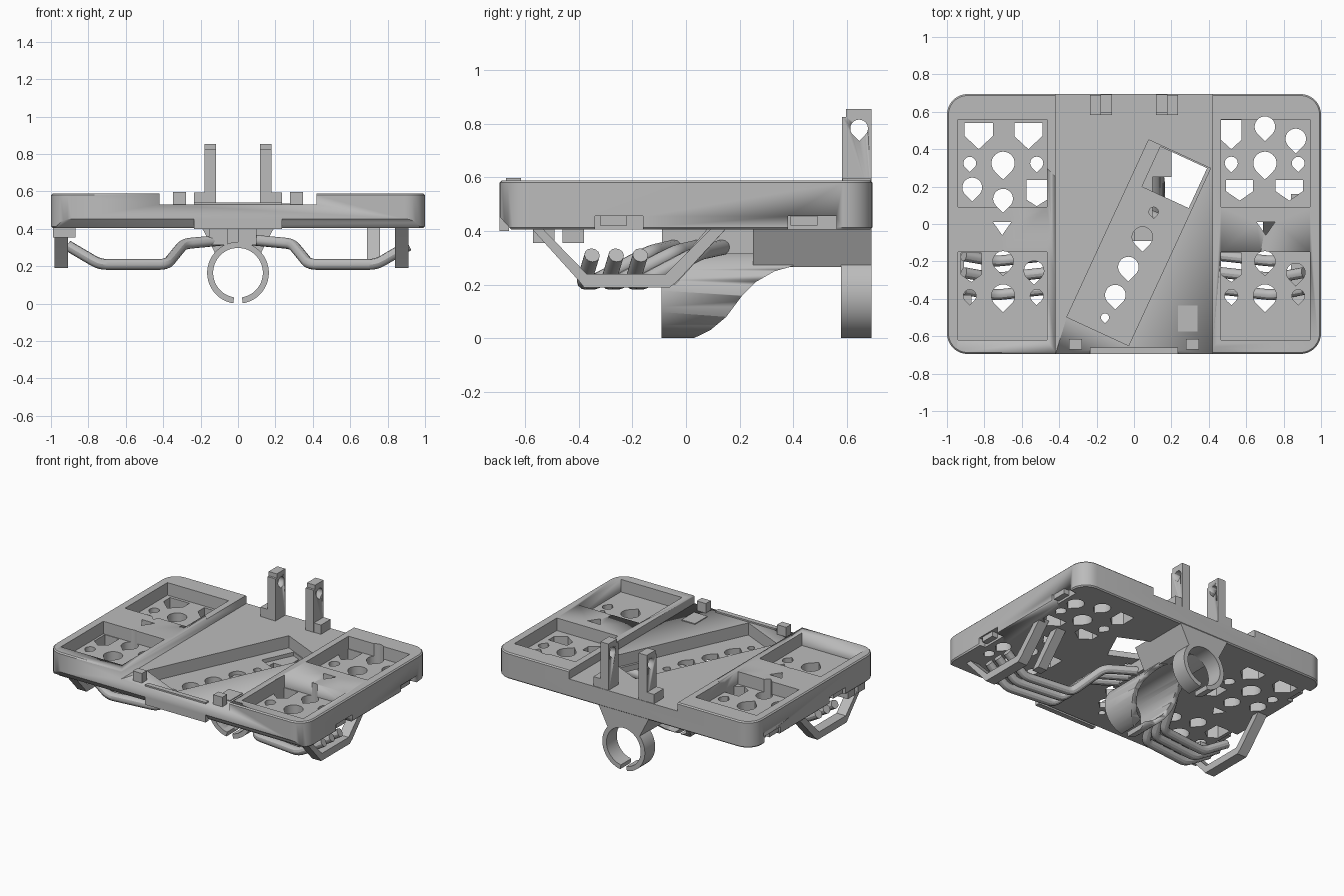
import bpy, bmesh, math
from mathutils import Vector

cube = bpy.data.objects.get("Cube")
if cube:
    bpy.data.objects.remove(cube, do_unlink=True)

grey = bpy.data.materials.new("plastic grey")
grey.use_nodes = True
grey.diffuse_color = (0.5, 0.5, 0.5, 1)
grey.node_tree.nodes["Principled BSDF"].inputs["Base Color"].default_value = (0.5, 0.5, 0.5, 1)


# Helpers: every solid is a profile extruded along one axis
def place(axis, u, v, d):
    return {"x": (d, u, v), "y": (u, d, v), "z": (u, v, d)}[axis]


def finish(obj):
    obj.data.materials.clear()
    obj.data.materials.append(grey)
    bpy.ops.object.select_all(action="DESELECT")
    obj.select_set(True)
    bpy.context.view_layer.objects.active = obj
    bpy.ops.object.shade_smooth_by_angle(angle=math.radians(30))
    return obj


def solid(name, prisms):
    bm = bmesh.new()
    for axis, pts, a, b in prisms:
        low = [bm.verts.new(place(axis, u, v, a)) for u, v in pts]
        high = [bm.verts.new(place(axis, u, v, b)) for u, v in pts]
        bm.faces.new(low)
        bm.faces.new(high)
        for i in range(len(pts)):
            j = (i + 1) % len(pts)
            bm.faces.new((low[i], low[j], high[j], high[i]))
    bmesh.ops.recalc_face_normals(bm, faces=bm.faces)
    mesh = bpy.data.meshes.new(name)
    bm.to_mesh(mesh)
    bm.free()
    obj = bpy.data.objects.new(name, mesh)
    bpy.context.collection.objects.link(obj)
    return finish(obj)


def bake(obj):
    deps = bpy.context.evaluated_depsgraph_get()
    mesh = bpy.data.meshes.new_from_object(obj.evaluated_get(deps))
    obj.modifiers.clear()
    obj.data = mesh


def cut(obj, prisms):
    cutter = solid("cutter", prisms)
    cutter.hide_render = True
    mod = obj.modifiers.new("cut", "BOOLEAN")
    mod.operation, mod.solver, mod.object = "DIFFERENCE", "EXACT", cutter
    bake(obj)
    bpy.data.objects.remove(cutter, do_unlink=True)


def rect(u0, u1, v0, v1):
    return [(u0, v0), (u1, v0), (u1, v1), (u0, v1)]


def box(x0, x1, y0, y1, z0, z1):
    return ("z", rect(x0, x1, y0, y1), z0, z1)


def teardrop(x, y, r):
    angles = [math.radians(-45 + 270 * i / 20) for i in range(21)]
    return [(x + r * math.cos(a), y + r * math.sin(a)) for a in angles] + [(x, y - 1.41 * r)]


def house(x, top, mid, tip, w):
    return [(x - w / 2, top), (x - w / 2, mid), (x, tip), (x + w / 2, mid), (x + w / 2, top)]


def turned(w0, w1, l0, l1, cx=0.025, cy=-0.1, angle=math.radians(-24.8)):
    c, s = math.cos(angle), math.sin(angle)
    return [(cx + u * c - v * s, cy + u * s + v * c) for u, v in rect(w0, w1, l0, l1)]


def tube(name, points, radius):
    curve = bpy.data.curves.new(name, "CURVE")
    curve.dimensions, curve.bevel_depth, curve.bevel_resolution = "3D", radius, 4
    curve.use_fill_caps = True
    spline = curve.splines.new("POLY")
    # ease each bend with a short arc
    pts = [Vector(p) for p in points]
    path = [pts[0]]
    for a, b, c in zip(pts, pts[1:], pts[2:]):
        p, q = b + (a - b).normalized() * 0.04, b + (c - b).normalized() * 0.04
        for t in (0, 0.25, 0.5, 0.75, 1):
            path.append(p * (1 - t) ** 2 + b * 2 * t * (1 - t) + q * t * t)
    path.append(pts[-1])
    spline.points.add(len(path) - 1)
    for sp, p in zip(spline.points, path):
        sp.co = (*p, 1)
    temp = bpy.data.objects.new(name + "_path", curve)
    bpy.context.collection.objects.link(temp)
    deps = bpy.context.evaluated_depsgraph_get()
    mesh = bpy.data.meshes.new_from_object(temp.evaluated_get(deps))
    bpy.data.objects.remove(temp, do_unlink=True)
    obj = bpy.data.objects.new(name, mesh)
    bpy.context.collection.objects.link(obj)
    finish(obj)


# Tray body with rounded corners
outline = []
for k, (sx, sy) in enumerate([(1, 1), (-1, 1), (-1, -1), (1, -1)]):
    for i in range(9):
        a = math.radians(90 * k + 90 * i / 8)
        outline.append((sx * 0.89 + 0.11 * math.cos(a), sy * 0.585 + 0.11 * math.sin(a)))
tray = solid("tray", [("z", outline, 0.405, 0.588)])
bevel = tray.modifiers.new("edge", "BEVEL")
bevel.width, bevel.segments = 0.008, 1
bake(tray)

# Lower centre deck, tray pockets, front chamfer and side notches
cuts = [box(-0.42, 0.42, -0.8, 0.8, 0.53, 0.7),
        ("x", [(-0.71, 0.39), (-0.65, 0.39), (-0.65, 0.404), (-0.71, 0.47)], -1.1, 1.1)]
for s in (-1, 1):
    x0, x1 = sorted((s * 0.465, s * 0.94))
    n0, n1 = sorted((s * 0.95, s * 1.1))
    cuts += [box(x0, x1, 0.09, 0.56, 0.5, 0.7), box(x0, x1, -0.62, -0.15, 0.5, 0.7)]
    cuts += [box(n0, n1, y - 0.1, y + 0.08, 0.3, 0.455) for y in (-0.24, 0.48)]
cut(tray, cuts)
cut(tray, [("z", turned(-0.182, 0.182, -0.522, 0.522), 0.445, 0.7)])

# Drain holes: teardrops, pointed slots and triangles
drops = [(0.7, 0.52, 0.055), (0.865, 0.455, 0.055), (-0.865, 0.195, 0.053), (-0.7, 0.135, 0.053),
         (0.865, -0.26, 0.05), (-0.535, -0.25, 0.053), (0.105, 0.065, 0.025), (0.045, -0.07, 0.055),
         (-0.03, -0.23, 0.055), (-0.1, -0.38, 0.055), (-0.155, -0.5, 0.022)]
for s in (-1, 1):
    drops += [(s * 0.7, -0.2, 0.055)]
    for y in (0.325, -0.385):
        drops += [(s * 0.52, y, 0.035), (s * 0.7, y, 0.062), (s * 0.878, y, 0.034)]
slots = [house(0.52, 0.555, 0.45, 0.4, 0.11), house(0.565, 0.235, 0.175, 0.125, 0.145),
         house(0.83, 0.235, 0.175, 0.125, 0.145), house(0.52, -0.155, -0.27, -0.31, 0.11),
         house(-0.83, 0.54, 0.47, 0.4, 0.15), house(-0.565, 0.54, 0.47, 0.4, 0.15),
         house(-0.52, 0.235, 0.13, 0.095, 0.11), house(-0.87, -0.155, -0.27, -0.31, 0.11)]
slots += [[(x - 0.05, 0.012), (x, -0.06), (x + 0.05, 0.012)] for x in (-0.705, 0.705)]
slots += [turned(-0.11, 0.165, 0.28, 0.515)]
cut(tray, [("z", teardrop(*d), 0.3, 0.65) for d in drops] + [("z", p, 0.3, 0.65) for p in slots])

# Centre deck details
solid("front_plate", [box(-0.235, 0.235, -0.695, -0.66, 0.4, 0.54)])
solid("deck_pad", [box(0.235, 0.34, -0.575, -0.435, 0.525, 0.536)])
for s, side in ((-1, "right"), (1, "left")):
    c = s * 0.312
    solid(side + "_front_tab", [box(c - 0.035, c + 0.035, -0.67, -0.615, 0.52, 0.597)])

    # Rear hinge posts with a cross hole
    x0, x1 = sorted((s * 0.117, s * 0.18))
    b0, b1 = sorted((s * 0.117, s * 0.235))
    post = solid(side + "_post", [("x", [(0.582, 0.5), (0.692, 0.5), (0.692, 0.855), (0.597, 0.855),
                                         (0.597, 0.825), (0.582, 0.825)], x0, x1)])
    cut(post, [("x", teardrop(0.645, 0.782, 0.033), -0.4, 0.4)])
    solid(side + "_post_base", [box(b0, b1, 0.584, 0.69, 0.5, 0.595)])

    # Side carrying loop
    c = -0.945 if s < 0 else 0.875
    loop = [(-0.585, 0.42), (-0.40, 0.215), (-0.38, 0.19), (-0.06, 0.19), (-0.03, 0.215), (0.16, 0.42),
            (0.105, 0.42), (-0.075, 0.24), (-0.37, 0.24), (-0.545, 0.42)]
    solid(side + "_loop", [("x", loop, c - 0.036, c + 0.036)])

    # Snap clips in the side notches
    for y, place_name in ((-0.27, "front"), (0.44, "rear")):
        e0, e1 = sorted((s * 0.93, s * 0.99))
        solid(side + "_" + place_name + "_clip", [
            box(e0, e1, y - 0.05, y + 0.05, 0.42, 0.46), box(e0, e1, y - 0.03, y + 0.03, 0.455, 0.48)])

    # Bent pipes under the tray
    for i, y in enumerate((-0.2, -0.29, -0.38)):
        tube(f"{side}_pipe_{i + 1}", [
            (s * 0.08, y + 0.34, 0.34), (s * 0.29, y + 0.25, 0.32), (s * 0.38, y + 0.04, 0.21),
            (s * 0.74, y, 0.21), (s * 0.91, y + 0.03, 0.31)], 0.029)

solid("leaning_strut", [("x", [(-0.1, 0.2), (-0.04, 0.2), (0.16, 0.42), (0.09, 0.42)], 0.69, 0.76)])
solid("stop_blocks", [box(-0.99, -0.87, -0.57, -0.49, 0.355, 0.41),
                      box(-0.99, -0.87, -0.46, -0.38, 0.355, 0.41)])

# Split clamp ring and swept saddle
angles = [math.radians(-81 + 342 * i / 48) for i in range(49)]
ring = [(0.165 * math.cos(a), 0.165 + 0.165 * math.sin(a)) for a in angles]
ring += [(0.133 * math.cos(a), 0.165 + 0.133 * math.sin(a)) for a in reversed(angles)]
solid("clamp_ring", [("y", ring, 0.577, 0.692)])
saddle = solid("saddle", [("y", ring, -0.092, 0.4)])
cut(saddle, [("x", [(0.03, -0.05), (0.03, 0.001), (0.09, 0.03), (0.15, 0.08), (0.21, 0.16),
                    (0.26, 0.21), (0.33, 0.25), (0.42, 0.275), (0.42, -0.05)], -0.3, 0.3)])

# Spine joining the saddle and ring to the tray
spine = [(-0.2, 0.42), (-0.12, 0.265), (-0.09, 0.275), (0, 0.31), (0.09, 0.275), (0.12, 0.265), (0.2, 0.42)]
solid("spine", [("y", spine, 0.25, 0.692)])
solid("saddle_mounts", [box(-0.155, -0.055, -0.09, 0.26, 0.315, 0.42),
                        box(0, 0.1, -0.09, 0.26, 0.315, 0.42)])
